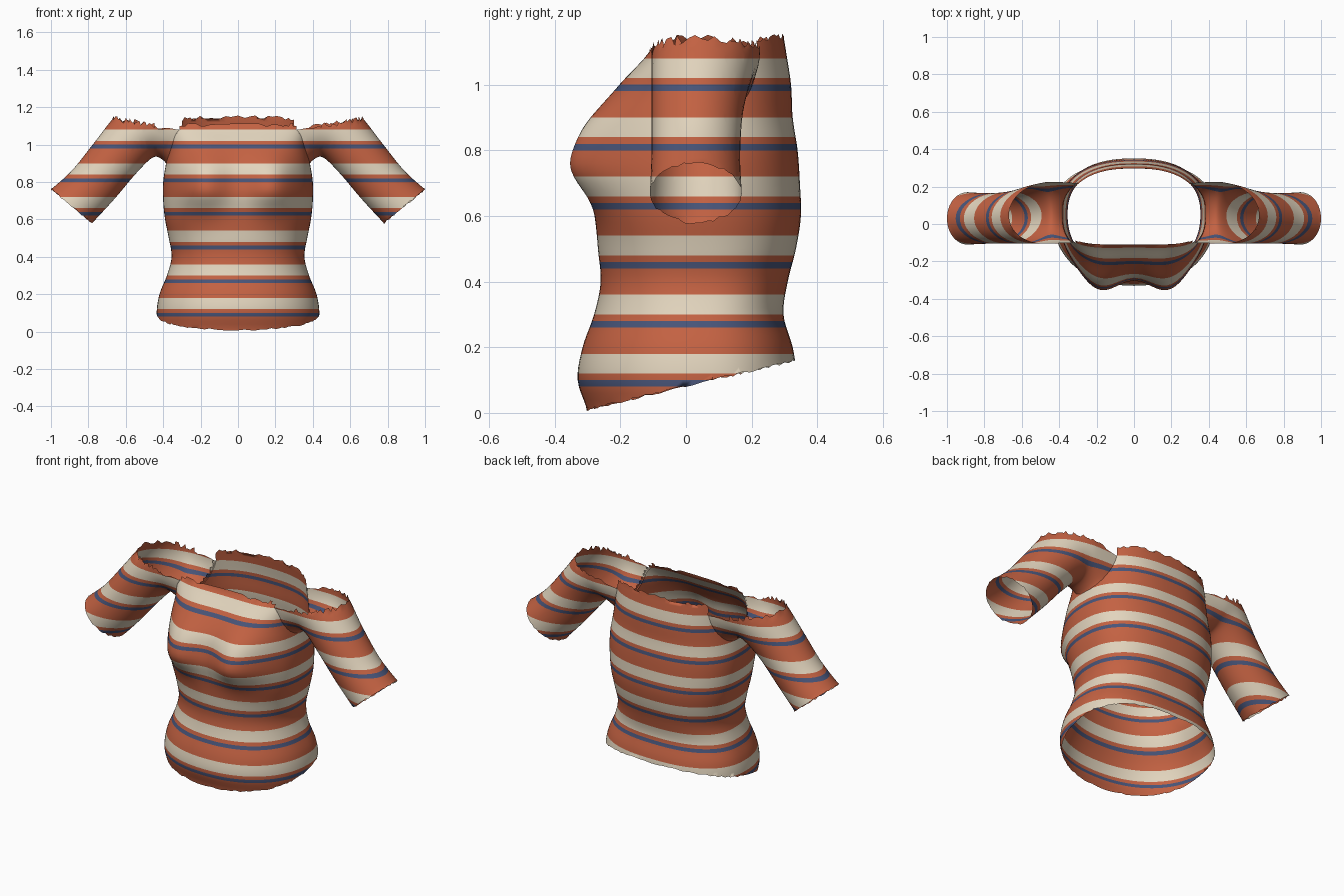
import bpy
import bmesh
import math
import random
from mathutils import Vector

random.seed(4)
if "Cube" in bpy.data.objects:
    bpy.data.objects.remove(bpy.data.objects["Cube"])


def material(name, colour):
    m = bpy.data.materials.new(name)
    m.use_nodes = True
    m.diffuse_color = (*colour, 1)
    m.node_tree.nodes["Principled BSDF"].inputs["Base Color"].default_value = (*colour, 1)
    return m


MATERIALS = [
    material("rust", (0.55, 0.122, 0.055)),
    material("cream", (0.76, 0.66, 0.51)),
    material("slate blue", (0.065, 0.09, 0.19)),
]
PERIOD, BLUE_LOW, BLUE_HIGH, CREAM_LOW = 0.18, 0.08, 0.10, 0.12
CENTRE_Y = 0.05

# Torso sections every 0.1 in height: half width, front y, back y, front squareness
TORSO = [
    (0.425, -0.30, 0.345, 2.2),
    (0.435, -0.33, 0.34, 2.2),
    (0.42, -0.315, 0.325, 2.2),
    (0.38, -0.28, 0.297, 2.2),
    (0.355, -0.26, 0.31, 2.2),
    (0.37, -0.268, 0.335, 2.2),
    (0.39, -0.272, 0.35, 2.3),
    (0.40, -0.265, 0.347, 2.3),
    (0.40, -0.25, 0.34, 2.3),
    (0.385, -0.24, 0.325, 2.5),
    (0.37, -0.19, 0.32, 3),
    (0.365, -0.11, 0.305, 4.5),
    (0.355, -0.06, 0.29, 5),
]
# Sleeve sections, cuff to torso: underside x, z, upper side x, z, middle y, half depth
SLEEVE = [
    (0.78, 0.58, 1.0, 0.76, 0.03, 0.14),
    (0.66, 0.71, 0.885, 0.865, 0.03, 0.135),
    (0.55, 0.84, 0.765, 1.015, 0.035, 0.14),
    (0.465, 0.925, 0.64, 1.17, 0.05, 0.155),
    (0.42, 0.93, 0.50, 1.27, 0.06, 0.165),
    (0.375, 0.885, 0.36, 1.30, 0.06, 0.16),
]


def spline(rows, t):
    """Smooth interpolation through evenly spaced rows."""
    i = min(int(t), len(rows) - 2)
    f = t - i
    a, b, c, d = (rows[max(0, min(len(rows) - 1, i + k))] for k in (-1, 0, 1, 2))
    return [q + f * (r - p + f * (2 * p - 5 * q + 4 * r - s + f * (3 * (q - r) + s - p))) / 2
            for p, q, r, s in zip(a, b, c, d)]


def spow(v, e):
    return math.copysign(abs(v) ** e, v)


def torso_point(angle, z):
    w, front, back, square = spline(TORSO, z * 10)
    s, c = math.sin(angle), math.cos(angle)
    n, depth = (2.4, back - CENTRE_Y) if s > 0 else (square, CENTRE_Y - front)
    x = w * spow(c, 2 / n)
    y = CENTRE_Y + depth * spow(s, 2 / n)
    if s < 0:  # bust
        spread = 0.12 if z > 0.77 else 0.085
        height = math.exp(-((z - 0.77) / spread) ** 2 / 2)
        lobes = sum(math.exp(-((x - k * 0.19) / 0.105) ** 2 / 2) for k in (-1, 1))
        y -= 0.12 * height * lobes * min(1, -3 * s)
    return Vector((x, y, z))


def torso_side(y, z):
    """Half width of the torso at a given depth and height."""
    w, front, back, square = spline(TORSO, min(z, 1.15) * 10)
    n, depth = (2.4, back - CENTRE_Y) if y > CENTRE_Y else (square, CENTRE_Y - front)
    ratio = min(abs(y - CENTRE_Y) / depth, 0.9)
    return w * (1 - ratio ** n) ** (1 / n)


def sleeve_point(angle, t, side):
    bx, bz, tx, tz, my, ry = spline(SLEEVE, t)
    k = (1 + math.cos(angle)) / 2
    y = my + ry * math.sin(angle)
    x, z = bx + (tx - bx) * k, bz + (tz - bz) * k
    blend = max(0, t - len(SLEEVE) + 2) ** 2
    x += (torso_side(y, z) - 0.004 - x) * blend
    return Vector((side * x, y, z))


def loft(rings, flip=False):
    bm = bmesh.new()
    loops = [[bm.verts.new(p) for p in ring] for ring in rings]
    n = len(loops[0])
    for low, high in zip(loops, loops[1:]):
        for i in range(n):
            j = (i + 1) % n
            quad = [low[i], low[j], high[j], high[i]]
            bm.faces.new(quad[::-1] if flip else quad)
    return bm


def cut(bm, point, normal, clear=False):
    bmesh.ops.bisect_plane(bm, geom=bm.verts[:] + bm.edges[:] + bm.faces[:], dist=1e-5,
                           plane_co=point, plane_no=normal, clear_outer=clear)


def fray(bm, test, amount):
    """Roughen an open edge."""
    for v in [v for v in bm.verts if v.is_boundary and test(v.co)]:
        v.co.z += random.uniform(-amount, amount)


def finish(bm, name):
    # Cut along every stripe edge, then colour by height
    for band in range(7):
        for edge in (0, BLUE_LOW, BLUE_HIGH, CREAM_LOW):
            cut(bm, (0, 0, band * PERIOD + edge), (0, 0, 1))
    for f in bm.faces:
        phase = f.calc_center_median().z % PERIOD
        f.material_index = 1 if phase > CREAM_LOW else 2 if BLUE_LOW < phase < BLUE_HIGH else 0
        f.smooth = True
    mesh = bpy.data.meshes.new(name)
    bm.to_mesh(mesh)
    bm.free()
    for m in MATERIALS:
        mesh.materials.append(m)
    bpy.context.collection.objects.link(bpy.data.objects.new(name, mesh))


def angles(n):
    return [math.tau * i / n for i in range(n)]


# Torso with slanted hem, open neckline and armholes
body = loft([[torso_point(a, r * 0.02) for a in angles(96)] for r in range(61)])
cut(body, (0, -0.3, 0.01), (0, 0.236, -1), True)
cut(body, (0, 0, 1.115), (0, -0.1, 1), True)
fray(body, lambda p: p.z > 1, 0.012)
fray(body, lambda p: p.z < 0.5, 0.004)
armhole = []
for f in body.faces:
    p = f.calc_center_median()
    u = (p.y - 0.06) / 0.155
    if abs(p.x) > 0.25 and abs(u) < 1 and p.z > 1.1 - 0.2 * math.sqrt(1 - u * u):
        armhole.append(f)
bmesh.ops.delete(body, geom=armhole, context='FACES')
finish(body, "shirt_body")

# Short sleeves, open over the shoulder
for side, name in ((1, "left_sleeve"), (-1, "right_sleeve")):
    steps = 8
    count = (len(SLEEVE) - 1) * steps + 1
    tube = loft([[sleeve_point(a, r / steps, side) for a in angles(48)]
                 for r in range(count)], side < 0)
    cut(tube, (side * 0.35, 0, 1.085), (-0.17 * side, 0, 1), True)
    fray(tube, lambda p: p.z > 1.05 and abs(p.x) > 0.38, 0.016)
    fray(tube, lambda p: abs(p.x) > 0.75, 0.005)
    finish(tube, name)
